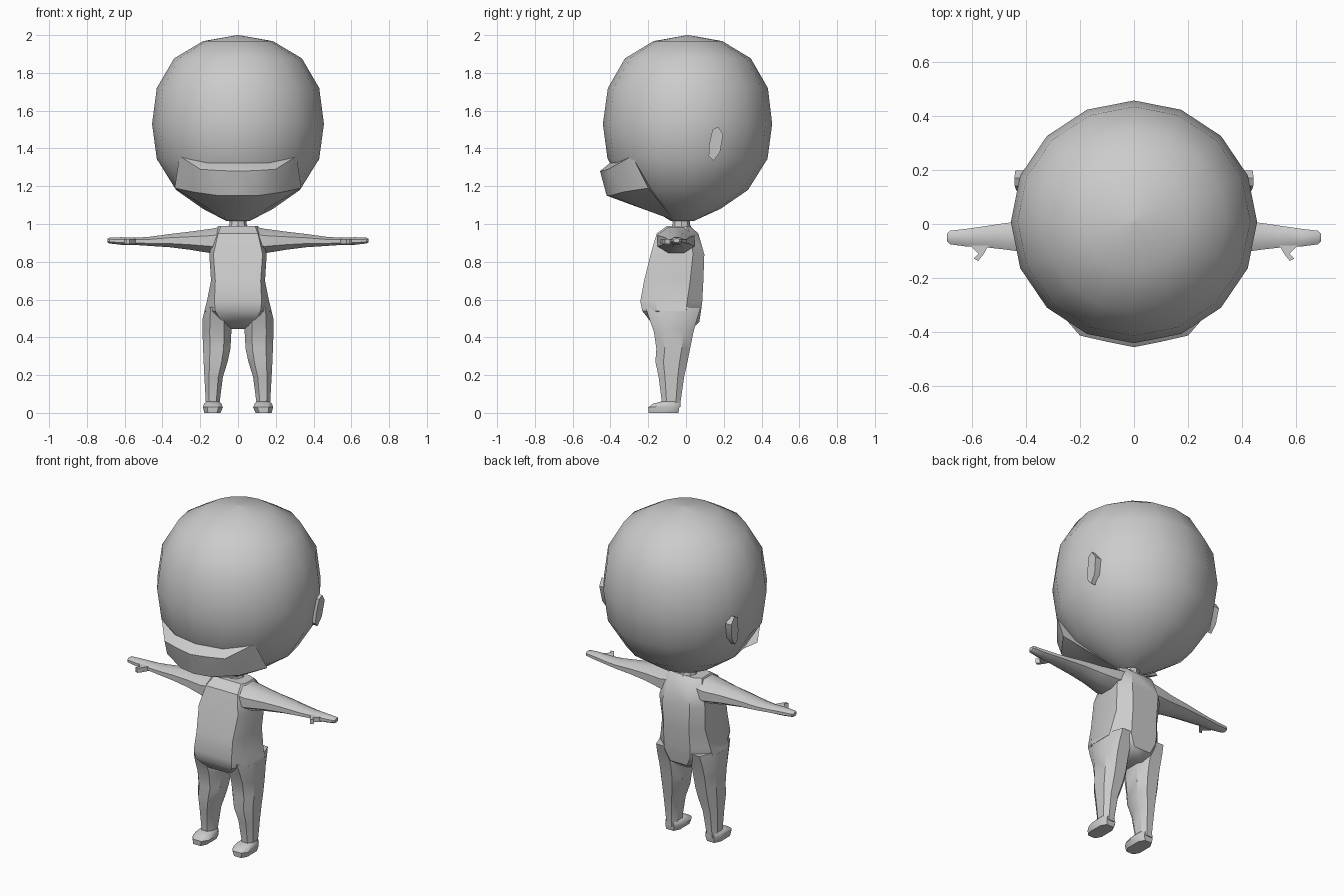
import bpy, bmesh, math
from math import sin, cos, pi

if "Cube" in bpy.data.objects:
    bpy.data.objects.remove(bpy.data.objects["Cube"])


def finish(name, bm, angle):
    bmesh.ops.recalc_face_normals(bm, faces=bm.faces[:])
    me = bpy.data.meshes.new(name)
    bm.to_mesh(me)
    bm.free()
    for p in me.polygons:
        p.use_smooth = True
    me.set_sharp_from_angle(angle=math.radians(angle))
    ob = bpy.data.objects.new(name, me)
    bpy.context.collection.objects.link(ob)
    return ob


def loft(name, rings, angle=40, side=1):
    """Skin a list of equal-length point rings and cap both ends."""
    bm = bmesh.new()
    vs = [[bm.verts.new((x * side, y, z)) for x, y, z in r] for r in rings]
    n = len(vs[0])
    for a, b in zip(vs, vs[1:]):
        for i in range(n):
            j = (i + 1) % n
            bm.faces.new((a[i], a[j], b[j], b[i]))
    bm.faces.new(vs[0])
    bm.faces.new(vs[-1])
    return finish(name, bm, angle)


def hull(name, points, angle=30, side=1):
    bm = bmesh.new()
    for x, y, z in points:
        bm.verts.new((x * side, y, z))
    r = bmesh.ops.convex_hull(bm, input=bm.verts[:])
    junk = {v for v in r["geom_interior"] if isinstance(v, bmesh.types.BMVert)}
    bmesh.ops.delete(bm, geom=list(junk), context='VERTS')
    return finish(name, bm, angle)


def octagon(x0, x1, y0, y1, bevel=0.28):
    """Bevelled rectangle in the plane."""
    bx, by = (x1 - x0) * bevel, (y1 - y0) * bevel
    return [(x0 + bx, y0), (x1 - bx, y0), (x1, y0 + by), (x1, y1 - by),
            (x1 - bx, y1), (x0 + bx, y1), (x0, y1 - by), (x0, y0 + by)]


# Head: 16-sided ball tapering to the neck
head = []
for z, r, yc in [(2.0, .004, .01), (1.968, .185, .01), (1.877, .338, .01), (1.72, .43, .01),
                 (1.53, .455, .008), (1.345, .43, .008), (1.18, .328, .005),
                 (1.08, .185, 0), (1.015, .06, -.02)]:
    head.append([(r * cos(i * pi / 8), yc + r * .985 * sin(i * pi / 8), z) for i in range(16)])
loft("head", head, 60)

# Muzzle: wide jaw with a smile-shaped ledge on top
half = [(.31, -.285, 1.36), (.22, -.345, 1.33), (.2, -.412, 1.29), (.1, -.435, 1.283),
        (.1, -.40, 1.15), (.24, -.33, 1.17), (.335, -.20, 1.19), (.11, -.20, 1.07),
        (.05, -.06, 1.018)]
hull("muzzle", half + [(-x, y, z) for x, y, z in half] +
     [(0, -.40, 1.325), (0, -.455, 1.28), (0, -.42, 1.15)], 38)

# Neck
loft("neck", [[(r * cos(i * pi / 4), -.025 + r * sin(i * pi / 4), z) for i in range(8)]
              for z, r in [(.97, .06), (1.0, .045), (1.05, .05)]])

# Torso: flat front panel, bevelled flanks, rounded hips
torso = []
for z, w, p, yf, yb, bev in [(.99, .105, .09, -.10, .02, .02), (.95, .125, .105, -.155, .065, .04),
                             (.84, .152, .13, -.187, .097, .06), (.70, .143, .12, -.222, .092, .07),
                             (.59, .165, .125, -.242, .086, .08), (.54, .178, .12, -.232, .08, .08),
                             (.48, .12, .08, -.185, .07, .05), (.445, .06, .04, -.12, .03, .03)]:
    torso.append([(p, yf, z), (w, yf + bev, z), (w, yb - bev, z), (p * .7, yb, z),
                  (-p * .7, yb, z), (-w, yb - bev, z), (-w, yf + bev, z), (-p, yf, z)])
loft("torso", torso, 35)

# Parts that repeat on both sides
for side, tag in ((1, "left"), (-1, "right")):
    # Ear: thin leaning disc
    ear = [(.14, 1.50), (.17, 1.515), (.197, 1.475), (.18, 1.38),
           (.145, 1.335), (.12, 1.36), (.123, 1.42)]
    loft(tag + "_ear", [[(.37, y, z) for y, z in ear],
                        [(.435 + (z - 1.43) * .08, y, z) for y, z in ear]], 30, side)

    # Arm and mitten hand
    arm = []
    for x, y0, y1, z0, z1 in [(.09, -.15, .045, .85, .985), (.14, -.15, .045, .845, .975),
                              (.25, -.125, .025, .863, .96), (.36, -.11, .015, .877, .947),
                              (.47, -.095, .004, .884, .932), (.53, -.088, -.005, .888, .928),
                              (.62, -.083, -.018, .89, .93), (.68, -.075, -.025, .897, .928),
                              (.69, -.065, -.035, .902, .922)]:
        arm.append([(x, y, z) for y, z in octagon(y0, y1, z0, z1)])
    loft(tag + "_arm", arm, 35, side)
    thumb = [(.535, -.075), (.61, -.075), (.575, -.11), (.592, -.128), (.575, -.136), (.558, -.115)]
    loft(tag + "_thumb", [[(x, y, z) for x, y in thumb] for z in (.893, .921)], 35, side)

    # Leg
    leg = []
    for z, x0, x1, y0, y1 in [(.56, .06, .172, -.215, .078), (.50, .035, .187, -.195, .06),
                              (.43, .035, .188, -.17, .04), (.34, .04, .185, -.157, .022),
                              (.27, .055, .182, -.162, .008), (.19, .08, .178, -.145, -.01),
                              (.05, .098, .17, -.127, -.03), (.03, .098, .17, -.127, -.03)]:
        leg.append([(x, y, z) for x, y in octagon(x0, x1, y0, y1, .25)])
    loft(tag + "_leg", leg, 35, side)

    # Foot
    foot = []
    for z, x0, x1, y0, y1 in [(0, .093, .178, -.198, -.04), (.03, .08, .186, -.2, -.035),
                              (.048, .088, .18, -.175, -.035), (.06, .098, .17, -.13, -.038)]:
        foot.append([(x, y, z) for x, y in octagon(x0, x1, y0, y1, .22)])
    loft(tag + "_foot", foot, 35, side)
